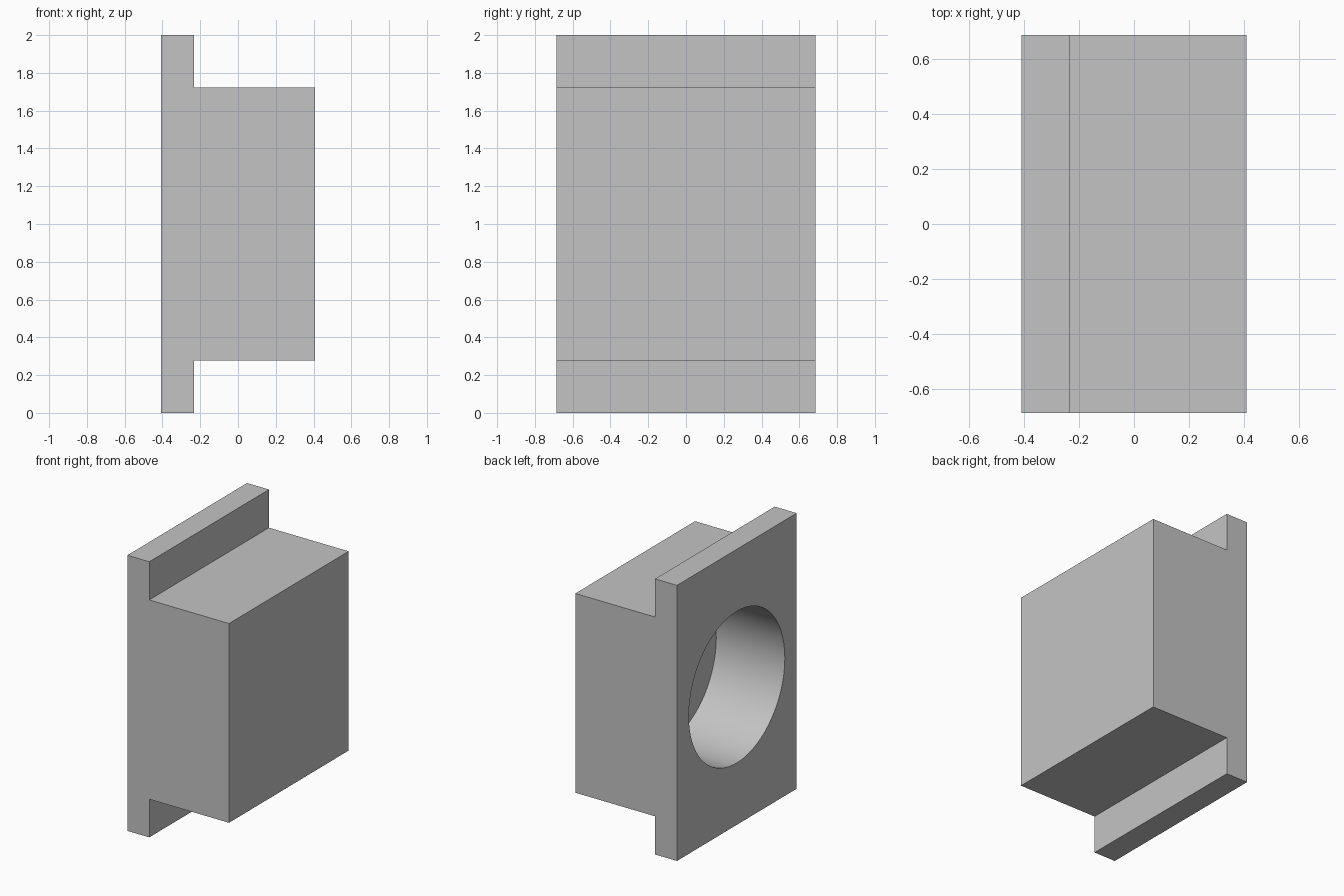
import bpy
import bmesh
from math import radians

if "Cube" in bpy.data.objects:
    bpy.data.objects.remove(bpy.data.objects["Cube"], do_unlink=True)

# Overall sizes
X_BACK, X_STEP, X_FRONT = -0.408, -0.232, 0.408
HALF_DEPTH = 0.686
Z_LOW, Z_HIGH, HEIGHT = 0.277, 1.723, 2.0
BORE_RADIUS, BORE_DEPTH = 0.55, 0.55

# Single grey material
grey = bpy.data.materials.new("plain grey")
grey.use_nodes = True
colour = (0.55, 0.55, 0.55, 1.0)
grey.diffuse_color = colour
grey.node_tree.nodes["Principled BSDF"].inputs["Base Color"].default_value = colour

# Flanged block: stepped profile extruded along y
profile = [(X_BACK, 0), (X_STEP, 0), (X_STEP, Z_LOW), (X_FRONT, Z_LOW),
           (X_FRONT, Z_HIGH), (X_STEP, Z_HIGH), (X_STEP, HEIGHT), (X_BACK, HEIGHT)]
bm = bmesh.new()
face = bm.faces.new([bm.verts.new((x, -HALF_DEPTH, z)) for x, z in profile])
extruded = bmesh.ops.extrude_face_region(bm, geom=[face])["geom"]
moved = [g for g in extruded if isinstance(g, bmesh.types.BMVert)]
bmesh.ops.translate(bm, verts=moved, vec=(0, 2 * HALF_DEPTH, 0))
bmesh.ops.recalc_face_normals(bm, faces=bm.faces)
mesh = bpy.data.meshes.new("flanged_block")
bm.to_mesh(mesh)
bm.free()
mesh.materials.append(grey)
block = bpy.data.objects.new("flanged_block", mesh)
bpy.context.collection.objects.link(block)

# Blind round bore cut into the flange face
overshoot = 0.2
bpy.ops.mesh.primitive_cylinder_add(
    vertices=96, radius=BORE_RADIUS, depth=BORE_DEPTH + overshoot,
    location=(X_BACK + (BORE_DEPTH - overshoot) / 2, 0, HEIGHT / 2),
    rotation=(0, radians(90), 0))
cutter = bpy.context.object
cutter.name = "bore_cutter"
cutter.hide_render = True
cutter.data.materials.append(grey)

bpy.ops.object.select_all(action="DESELECT")
block.select_set(True)
bpy.context.view_layer.objects.active = block
cut = block.modifiers.new("bore", "BOOLEAN")
cut.operation = "DIFFERENCE"
cut.solver = "EXACT"
cut.object = cutter
bpy.ops.object.modifier_apply(modifier=cut.name)
bpy.data.objects.remove(cutter, do_unlink=True)

# Smooth bore wall, crisp edges elsewhere
bpy.ops.object.shade_smooth_by_angle(angle=radians(30))
